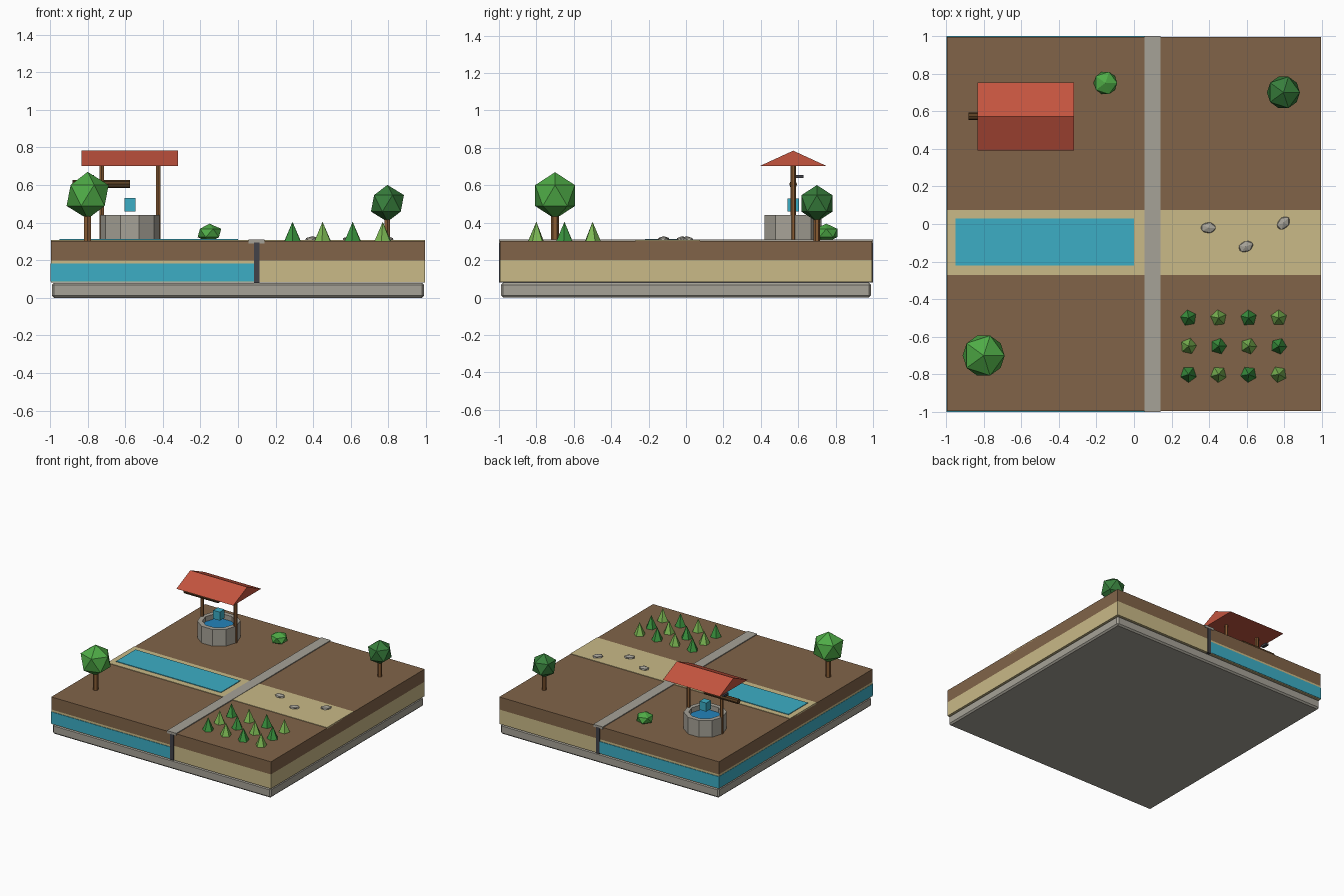
import bpy, bmesh, math
from mathutils import Matrix, Vector

if "Cube" in bpy.data.objects:
    bpy.data.objects.remove(bpy.data.objects["Cube"])


def material(name, r, g, b):
    m = bpy.data.materials.new(name)
    m.diffuse_color = [(c / 255) ** 2.2 for c in (r, g, b)] + [1]
    m.use_nodes = True
    m.node_tree.nodes["Principled BSDF"].inputs["Base Color"].default_value = m.diffuse_color
    return m


SOIL = material("soil", 128, 100, 74)
SAND = material("sand", 200, 184, 134)
WATER = material("water", 62, 172, 196)
DEEP = material("well_water", 40, 130, 185)
STONE = material("stone", 165, 161, 150)
DARK = material("dark_grey", 68, 68, 74)
WOOD = material("wood", 135, 92, 55)
DARKWOOD = material("dark_wood", 92, 66, 40)
ROOF = material("roof_red", 195, 85, 65)
LEAF = material("leaf_light", 80, 170, 72)
LEAF2 = material("leaf_dark", 58, 125, 62)
CROP = material("crop_dark", 62, 150, 66)
CROP2 = material("crop_light", 125, 185, 85)


def finish(name, bm, mat):
    bmesh.ops.recalc_face_normals(bm, faces=bm.faces)
    me = bpy.data.meshes.new(name)
    bm.to_mesh(me)
    bm.free()
    ob = bpy.data.objects.new(name, me)
    bpy.context.collection.objects.link(ob)
    if mat:
        me.materials.append(mat)
    return ob


def box(name, x, y, z, mat):
    """Box from (min, max) pairs."""
    bm = bmesh.new()
    size = [b - a for a, b in (x, y, z)]
    mid = Vector([(a + b) / 2 for a, b in (x, y, z)])
    bmesh.ops.create_cube(bm, size=1,
                          matrix=Matrix.Translation(mid) @ Matrix.Diagonal((*size, 1)))
    return finish(name, bm, mat)


def cone(name, p, q, r1, r2, sides, mat, turn=0.0):
    """Cone or cylinder from point p to point q."""
    p, q = Vector(p), Vector(q)
    rot = (q - p).to_track_quat('Z', 'Y').to_matrix().to_4x4()
    bm = bmesh.new()
    bmesh.ops.create_cone(bm, cap_ends=True, segments=sides, radius1=r1, radius2=r2,
                          depth=(q - p).length,
                          matrix=Matrix.Translation((p + q) / 2) @ rot @ Matrix.Rotation(turn, 4, 'Z'))
    return finish(name, bm, mat)


def blob(name, loc, scale, mat, turn=0.0):
    bm = bmesh.new()
    bmesh.ops.create_icosphere(bm, subdivisions=1, radius=1,
                               matrix=Matrix.Translation(loc) @ Matrix.Rotation(turn, 4, 'Z')
                               @ Matrix.Diagonal((*scale, 1)))
    return finish(name, bm, mat)


# ground layers
slab = box("base_slab", (-.99, .99), (-.99, .99), (0, .08), STONE)
bev = slab.modifiers.new("bevel", 'BEVEL')
bev.width = .012
bev.segments = 1
E = .995
box("sand_layer", (-E, E), (-E, E), (.082, .2), SAND)
box("soil_layer", (-E, E), (-E, E), (.2, .303), SOIL)
box("ground_water", (-.997, .1), (-.999, .999), (.088, .183), WATER)
box("barrier_wall", (.085, .115), (-1, 1), (.08, .295), DARK)
box("barrier_cap", (.055, .14), (-1, 1), (.29, .31), STONE)

# river bed, pool and stones
box("river_bed", (-E, E), (-.27, .075), (.295, .307), SAND)
box("river_pool", (-.95, 0), (-.22, .03), (.3, .312), WATER)
for i, (x, y) in enumerate([(.395, -.02), (.595, -.12), (.795, .005)]):
    blob(f"pebble_{i}", (x, y, .31), (.045, .032, .018), STONE, i * .4)

# well wall: hollow ten-sided ring
WX, WY = -.575, .573
bm = bmesh.new()
profile = [(.16, .3), (.16, .44), (.122, .44), (.122, .3)]
rings = []
for k in range(10):
    a = k * math.tau / 10
    rings.append([bm.verts.new((WX + r * math.cos(a), WY + r * math.sin(a), z)) for r, z in profile])
for k in range(10):
    A, B = rings[k], rings[(k + 1) % 10]
    for j in range(4):
        n = (j + 1) % 4
        bm.faces.new((A[j], A[n], B[n], B[j]))
finish("well_wall", bm, STONE)
cone("well_water", (WX, WY, .31), (WX, WY, .40), .125, .125, 10, DEEP, math.pi / 2)

# posts, axle, handle, bucket
for side in (-1, 1):
    cone(f"well_post_{side}", (WX + side * .15, WY, .3), (WX + side * .15, WY, .72),
         .014, .014, 6, WOOD)
cone("well_axle", (-.88, WY, .605), (-.575, WY, .605), .021, .021, 8, DARKWOOD)
box("crank_handle", (-.79, -.765), (.575, .628), (.638, .655), DARK)
box("bucket", (WX - .03, WX + .03), (WY - .03, WY + .03), (.46, .53), WATER)

# gable roof: closed triangular prism
bm = bmesh.new()
tri = [bm.verts.new((-.833, WY + y, z)) for y, z in ((-.181, .702), (.181, .702), (0, .785))]
face = bm.faces.new(tri)
ext = bmesh.ops.extrude_face_region(bm, geom=[face])["geom"]
bmesh.ops.translate(bm, vec=(.515, 0, 0), verts=[v for v in ext if isinstance(v, bmesh.types.BMVert)])
finish("well_roof", bm, ROOF)

# trees and bush
for n, x, y, r, z, t, leaf in (("front", -.8, -.7, .125, .545, .021, LEAF),
                               ("back", .795, .7, .098, .503, .017, LEAF2)):
    cone(f"{n}_tree_trunk", (x, y, .3), (x, y, z - r * .6), t, t, 6, WOOD)
    blob(f"{n}_tree_crown", (x, y, z), (r, r, r), leaf)
blob("bush", (-.152, .75, .345), (.07, .07, .05), LEAF)

# crop field
for i in range(4):
    for j in range(3):
        x, y = .29 + i * .16, -.8 + j * .15
        cone(f"crop_{i}_{j}", (x, y, .3), (x, y, .405), .045, 0, 5,
             CROP2 if (i + j) % 2 else CROP, (i * 3 + j) * .4)
